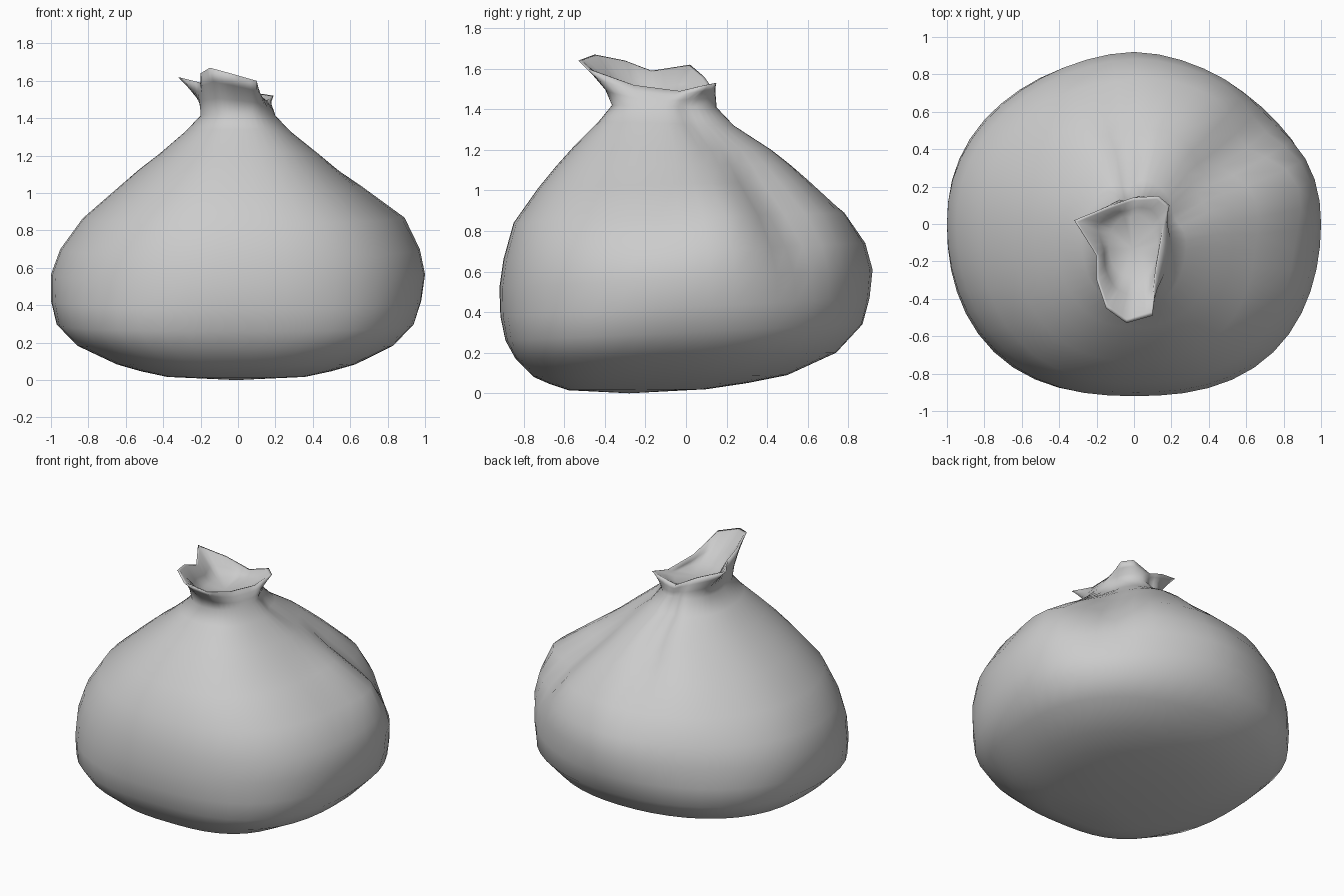
import bpy, bmesh
from math import sin, cos, tau, exp, degrees

if "Cube" in bpy.data.objects:
    bpy.data.objects.remove(bpy.data.objects["Cube"])

N = 48
# Body cross-sections: z front, z back, x min, x max, y min, y max
BODY = [
    (.015, .02, -.38, .36, -.58, .10),
    (.045, .05, -.52, .50, -.67, .30),
    (.08, .09, -.65, .63, -.75, .50),
    (.17, .20, -.86, .83, -.84, .74),
    (.26, .34, -.97, .94, -.89, .87),
    (.38, .47, -1.0, .98, -.915, .905),
    (.52, .61, -1.0, 1.0, -.92, .92),
    (.66, .74, -.95, .97, -.90, .885),
    (.84, .89, -.83, .86, -.85, .79),
    (1.01, 1.05, -.64, .65, -.73, .62),
    (1.12, 1.13, -.53, .53, -.64, .53),
    (1.22, 1.20, -.42, .43, -.55, .44),
    (1.34, 1.32, -.28, .28, -.43, .25),
    (1.42, 1.41, -.20, .20, -.365, .16),
]
# Rim of the gathered mouth, every 30 degrees from +x counter-clockwise
RIM = [(.16, -.03, 1.49), (.19, .10, 1.52), (.13, .15, 1.53), (-.01, .14, 1.49),
       (-.15, .09, 1.56), (-.32, .02, 1.62), (-.20, -.17, 1.59), (-.20, -.30, 1.64),
       (-.15, -.45, 1.67), (-.04, -.53, 1.64), (.10, -.49, 1.60), (.12, -.26, 1.52)]
# Folds and bulges: angle, angular width, depth, centre height, height spread
FOLDS = [(24, 13, -.14, 1.32, .14), (15, 14, .07, .93, .15),
         (39, 12, -.12, .95, .30), (62, 12, .03, 1.0, .25),
         (97, 11, -.17, 1.28, .26), (125, 16, .03, 1.0, .2)]


def body_ring(zf, zb, x0, x1, y0, y1):
    pts = []
    for i in range(N):
        a = tau * i / N
        c, s = cos(a), sin(a)
        # squarer in front and low down, rounder behind
        p = 2.1 - .3 * s - .08 * s * c + .4 * exp(-(zf / .35) ** 4)
        r = (abs(c) ** p + abs(s) ** p) ** (-1 / p)
        z = zf + (zb - zf) * (s * r + 1) / 2
        for a0, w, d, zc, zw in FOLDS:
            r *= 1 + d * exp(-((degrees(a) - a0) / w) ** 2 - ((z - zc) / zw) ** 2)
        pts.append(((x0 + x1) / 2 + c * r * (x1 - x0) / 2,
                    (y0 + y1) / 2 + s * r * (y1 - y0) / 2, z))
    return pts


def rim_ring():
    pts = []
    for i in range(N):
        k, t = divmod(12 * i / N, 1)
        p, q = RIM[int(k)], RIM[(int(k) + 1) % 12]
        pts.append(tuple(u + (v - u) * t for u, v in zip(p, q)))
    return pts


def blend(a, b, txy, tz, dz=0):
    return [(p[0] + (q[0] - p[0]) * txy, p[1] + (q[1] - p[1]) * txy,
             p[2] + (q[2] - p[2]) * tz + dz) for p, q in zip(a, b)]


# Body, flared mouth and the inside of the mouth as one loft
rings = [body_ring(*b) for b in BODY]
neck, rim = rings[-1], rim_ring()
floor = [(-.01, -.13, 1.45)] * N
inner = blend(neck, floor, .35, 1, .01)
rings += [blend(neck, rim, .2, .35), blend(neck, rim, .6, .7), rim,
          blend(rim, floor, .06, .03), blend(rim, inner, .6, .6), inner]

bm = bmesh.new()
loops = [[bm.verts.new(p) for p in ring] for ring in rings]
for lo, hi in zip(loops, loops[1:]):
    for i in range(N):
        j = (i + 1) % N
        bm.faces.new((lo[i], lo[j], hi[j], hi[i]))
bottom = bm.verts.new((-.01, -.28, 0))
throat = bm.verts.new(floor[0])
for i in range(N):
    j = (i + 1) % N
    bm.faces.new((bottom, loops[0][j], loops[0][i]))
    bm.faces.new((throat, loops[-1][i], loops[-1][j]))
bmesh.ops.recalc_face_normals(bm, faces=bm.faces)
for f in bm.faces:
    f.smooth = True
mesh = bpy.data.meshes.new("sack")
bm.to_mesh(mesh)
bm.free()
sack = bpy.data.objects.new("sack", mesh)
bpy.context.collection.objects.link(sack)
